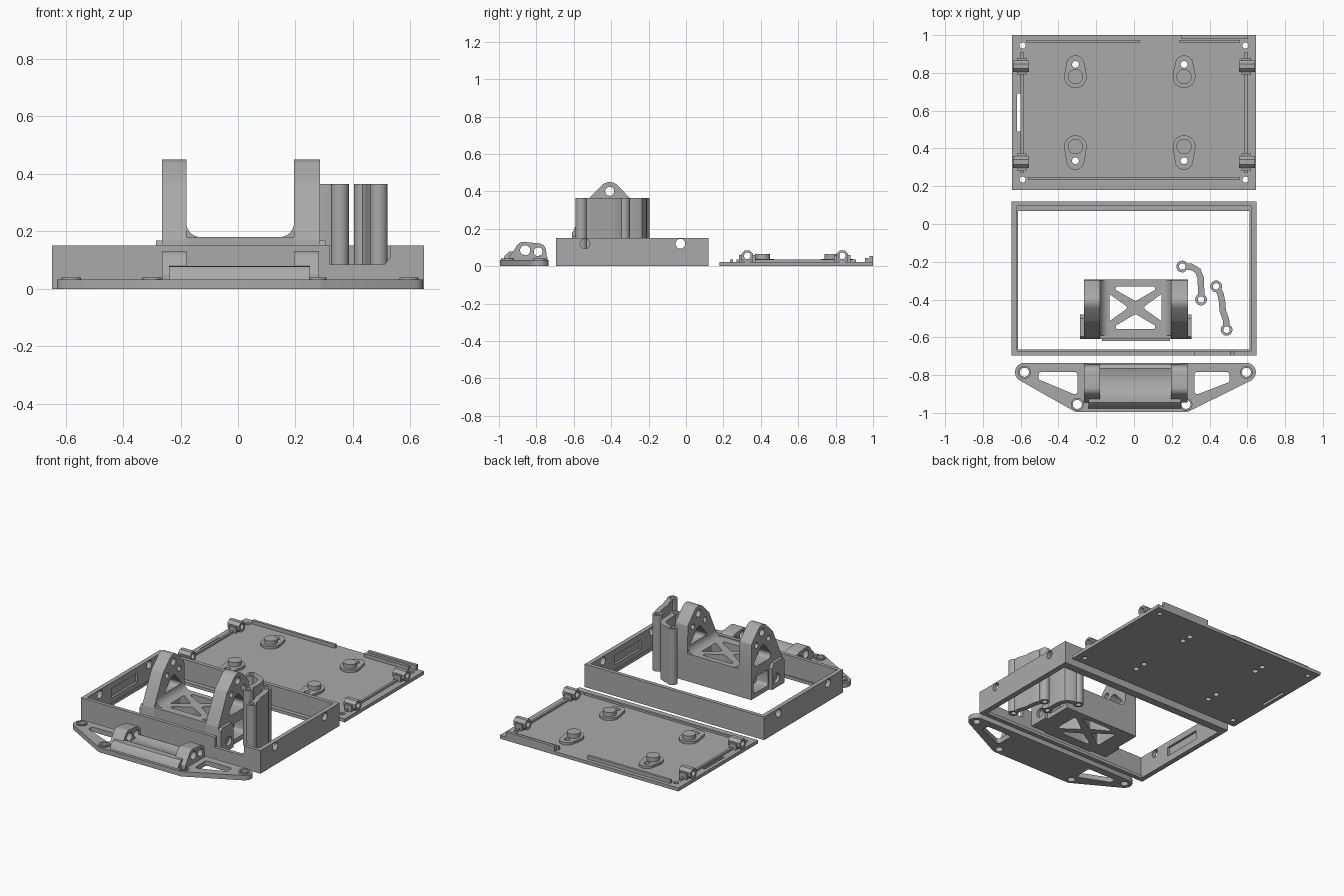
import bpy, bmesh, math
from mathutils import Vector
from mathutils.geometry import convex_hull_2d

if "Cube" in bpy.data.objects:
    bpy.data.objects.remove(bpy.data.objects["Cube"])

grey = bpy.data.materials.new("grey plastic")
grey.diffuse_color = (0.40, 0.40, 0.40, 1)
grey.use_nodes = True
grey.node_tree.nodes["Principled BSDF"].inputs["Base Color"].default_value = grey.diffuse_color


def circle(u, v, r, n=24):
    return [(u + r * math.cos(2 * math.pi * (i + .5) / n),
             v + r * math.sin(2 * math.pi * (i + .5) / n)) for i in range(n)]


def rect(u0, u1, v0, v1):
    return [(u0, v0), (u1, v0), (u1, v1), (u0, v1)]


def hull(*discs):
    """Convex outline around discs (u, v, r); a disc without r is a sharp corner."""
    pts = []
    for d in discs:
        pts += circle(*d) if len(d) == 3 else [d]
    pts = [Vector(p) for p in pts]
    return [tuple(pts[i]) for i in convex_hull_2d(pts)]


def link(path, w, r):
    """Outline of a bar along a path with round eyes at both ends."""
    def half(p):
        p = [Vector(q) for q in p]
        out = []
        for a, b, c in zip(p, p[1:], p[2:]):
            t = (c - a).normalized()
            out.append((b.x - t.y * w, b.y + t.x * w))
        t = p[-1] - p[-2]
        th, span = math.atan2(t.y, t.x), math.pi - math.asin(w / r)
        for i in range(21):
            a = th + span * (1 - i / 10)
            out.append((p[-1].x + r * math.cos(a), p[-1].y + r * math.sin(a)))
        return out
    return half(path) + half(path[::-1])


def solid(name, lo, hi, outline, *holes, axis="z"):
    """Extrude an outline with holes from lo to hi along an axis."""
    cu = bpy.data.curves.new(name, "CURVE")
    cu.dimensions, cu.fill_mode, cu.extrude = "2D", "BOTH", (hi - lo) / 2
    for loop in (outline, *holes):
        sp = cu.splines.new("POLY")
        sp.points.add(len(loop) - 1)
        for p, (u, v) in zip(sp.points, loop):
            p.co = (u, v, 0, 1)
        sp.use_cyclic_u = True
    tmp = bpy.data.objects.new("tmp", cu)
    bpy.context.collection.objects.link(tmp)
    bpy.context.view_layer.update()
    me = bpy.data.meshes.new_from_object(tmp)
    bpy.data.objects.remove(tmp)
    bm = bmesh.new()
    bm.from_mesh(me)
    for v in bm.verts:
        a, b, w = v.co.x, v.co.y, v.co.z + (lo + hi) / 2
        v.co = {"x": (w, a, b), "y": (a, w, b), "z": (a, b, w)}[axis]
    bmesh.ops.remove_doubles(bm, verts=bm.verts, dist=1e-5)
    bmesh.ops.recalc_face_normals(bm, faces=bm.faces)
    bm.to_mesh(me)
    bm.free()
    me.name = name
    me.materials.clear()
    me.materials.append(grey)
    ob = bpy.data.objects.new(name, me)
    bpy.context.collection.objects.link(ob)
    bpy.context.view_layer.objects.active = ob
    ob.select_set(True)
    bpy.ops.object.shade_smooth_by_angle(angle=math.radians(32))
    ob.select_set(False)
    return ob


def box(name, x0, x1, y0, y1, z0, z1):
    return solid(name, z0, z1, rect(x0, x1, y0, y1))


# ---- lid: plate with screw holes and a side slot
pegs = [(-.31, .78, .845), (.265, .78, .845), (-.31, .41, .335), (.265, .41, .335)]
corners = [(x, y) for x in (-.59, .59) for y in (.235, .945)]
holes = [circle(x, y, .016) for x, y in corners]
for x, yp, ys in pegs:
    holes += [circle(x, yp, .018), circle(x, ys, .018)]
solid("lid_plate", 0, .022, rect(-.645, .645, .18, 1), *holes, rect(-.62, -.602, .49, .69))
# low locating ridge
box("lid_ridge_front", -.56, .56, .235, .25, .022, .035)
for s in (-1, 1):
    box("lid_ridge_side", *sorted((s * .585, s * .6)), .27, .91, .022, .035)
box("lid_ridge_back", -.57, .03, .958, .975, .022, .045)
box("lid_back_tab", .24, .56, .958, .975, .022, .045)
box("lid_back_lip", .25, .6, .98, 1, .022, .055)
# standoff pads and pegs
for x, yp, ys in pegs:
    solid("standoff_pad", .022, .038, hull((x, yp, .06), (x, ys, .048)),
          circle(x, ys, .018), circle(x, yp, .018))
    solid("standoff_peg", .03, .065, circle(x, yp, .04, 32))
# snap clips
for s in (-1, 1):
    for y in (.328, .835):
        x0, x1 = sorted((s * .555, s * .64))
        solid("clip_barrel", x0, x1, circle(y, .053, .034, 8), circle(y, .055, .018), axis="x")
        for d in (-.036, .036):
            box("clip_arm", *sorted((s * .57, s * .62)), y + d - .008, y + d + .008, .022, .06)

# ---- frame: side walls with screw holes and inner pockets
side = rect(-.695, .12, 0, .15)
screws = [circle(-.54, .12, .026), circle(-.03, .12, .026)]
for s in (-1, 1):
    solid("frame_side_skin", *sorted((s * .635, s * .648)), side, *screws, axis="x")
    solid("frame_side_wall", *sorted((s * .62, s * .635)), side, *screws,
          rect(-.42, -.15, .05, .11), axis="x")
# front wall with a notch, back wall, bottom flange
solid("frame_front", -.695, -.672,
      [(-.64, 0), (.64, 0), (.64, .15), (.53, .15), (.53, .11), (.51, .085),
       (.32, .085), (.32, .15), (-.64, .15)], axis="y")
box("frame_back", -.64, .64, .095, .12, 0, .15)
solid("frame_flange", 0, .02, rect(-.648, .648, -.695, .12), rect(-.615, .612, -.664, .068))

# ---- bracket: truss base
base = rect(-.18, .195, -.61, -.295)
tri = [hull((-.085, -.342, .012), (.1, -.342, .012), (.008, -.395, .012)),
       hull((-.085, -.545, .012), (.1, -.545, .012), (.008, -.49, .012)),
       hull((-.145, -.375, .012), (-.145, -.51, .012), (-.05, -.443, .012)),
       hull((.16, -.375, .012), (.16, -.51, .012), (.066, -.443, .012))]
solid("bracket_truss", 0, .18, base, *tri)
box("bracket_front_pad", -.17, .19, -.62, -.61, 0, .1)
# upright cheeks with lightening holes, feet and root fillets
cheek = hull((-.408, .39, .06), (-.5, .355, .02), (-.325, .35, .028), (-.6, .17, .01),
             (-.305, .17, .01), (-.61, 0), (-.295, 0))
cuts = [circle(-.408, .4, .024), circle(-.35, .335, .018), circle(-.475, .335, .018),
        hull((-.412, .285, .03), (-.47, .225, .025), (-.35, .225, .025)),
        hull((-.45, .05, .02), (-.45, .115, .02), (-.34, .05, .02), (-.34, .115, .02))]
foot = hull((-.61, 0), (-.61, .15), (-.595, .168), (-.5, .168), (-.48, .14), (-.48, 0))
for s, root, tip in ((-1, -.18, -.265), (1, .195, .285)):
    solid("bracket_cheek", *sorted((root, tip)), cheek, *cuts, axis="x")
    solid("bracket_foot", *sorted((tip, tip + s * .02)), foot, circle(-.53, .06, .03), axis="x")
    arc = [(root - s * .05 * (1 - math.sin(a)), .18 + .05 * (1 - math.cos(a)))
           for a in [i * math.pi / 16 for i in range(9)]]
    solid("bracket_fillet", -.59, -.297, [(root, .18)] + arc[::-1], axis="y")

# ---- tall twin-eye links
for path in ([(.255, -.225), (.305, -.227), (.338, -.247), (.353, -.285), (.355, -.34), (.355, -.4)],
             [(.435, -.33), (.458, -.37), (.466, -.41), (.47, -.46), (.487, -.505), (.49, -.56)]):
    solid("tall_link", 0, .365, link(path, .017, .031), circle(*path[0], .017),
          circle(*path[-1], .017))

# ---- bumper mount: flat plate with triangular windows
eyes = [(-.58, -.785), (.595, -.785), (-.3, -.955), (.275, -.955)]
solid("mount_plate", 0, .032,
      hull(*[(x, y, .05 if y > -.9 else .04) for x, y in eyes]),
      *[circle(x, y, .024) for x, y in eyes],
      hull((-.49, -.8, .016), (-.315, -.8, .016), (-.315, -.885, .016), (-.49, -.812, .016)),
      hull((.49, -.8, .016), (.335, -.8, .016), (.335, -.885, .016), (.49, -.825, .016)))
for x, y in eyes:
    solid("mount_eye_ring", .03, .04, circle(x, y, .034), circle(x, y, .024))
# saddle between two bored lugs
solid("mount_saddle", -.24, .25,
      [(-.985, .01), (-.97, .055), (-.945, .077), (-.91, .08), (-.88, .065), (-.84, .052),
       (-.8, .052), (-.765, .062), (-.742, .05), (-.74, .01)], axis="x")
lug = hull((-.87, .092, .038), (-.79, .08, .042), (-.945, .01), (-.945, .05), (-.74, .01))
for x0, x1 in ((-.265, -.18), (.195, .282)):
    solid("mount_lug", x0, x1, lug, circle(-.86, .085, .027), circle(-.79, .077, .024), axis="x")
